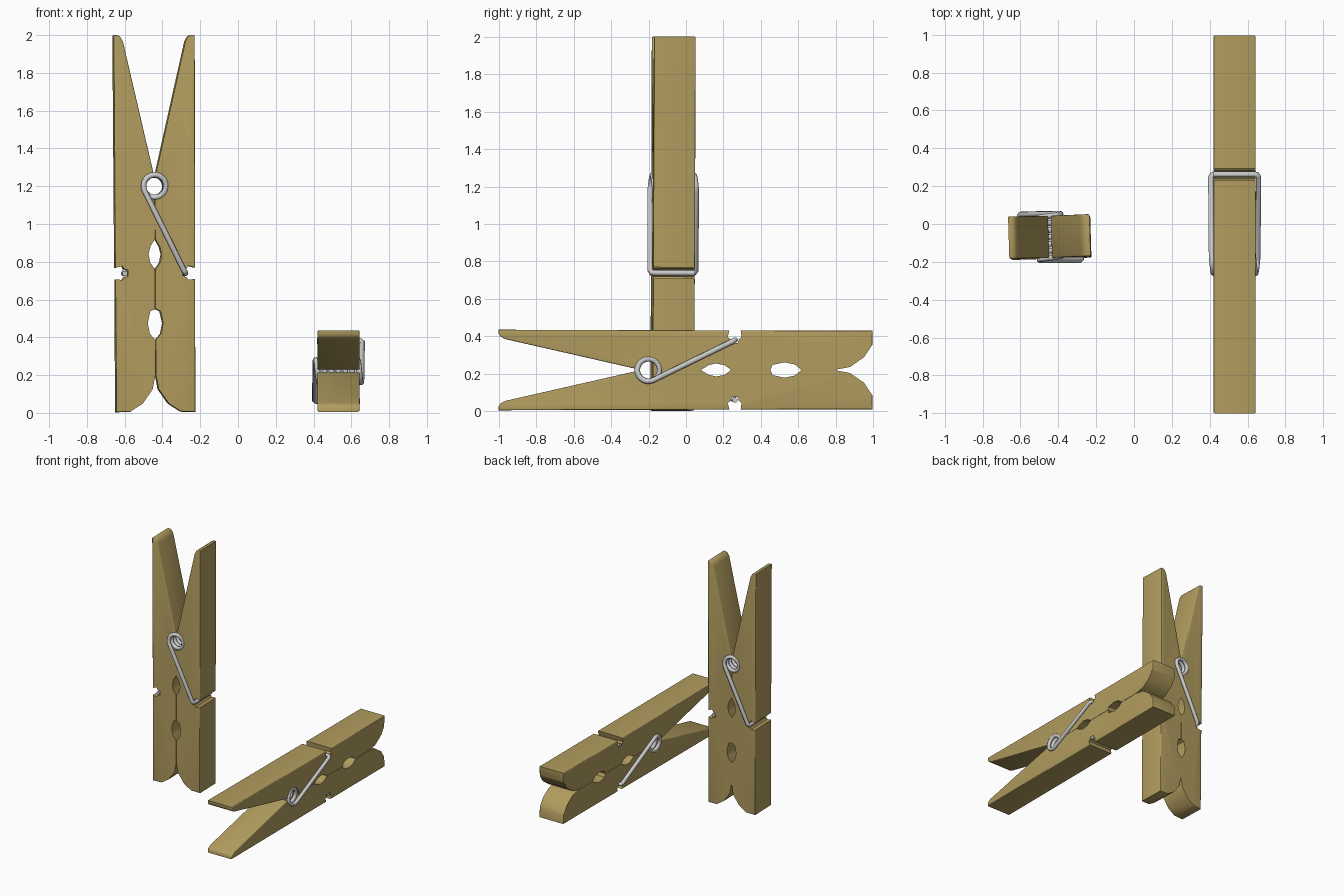
import bpy, bmesh
from math import sin, cos, pi, radians, atan2, acos, hypot
from mathutils import Matrix, Euler

if "Cube" in bpy.data.objects:
    bpy.data.objects.remove(bpy.data.objects["Cube"])

# Local frame of a pin: x across the two jaws, y width, z along the length
HALF_W = 0.111
COIL_Z, COIL_R, WIRE_R = 1.2, 0.06, 0.015
HOOK = (0.16, 0.738)          # where a spring arm meets its groove (x, z)

wood = bpy.data.materials.new("wood")
wood.diffuse_color = (0.445, 0.337, 0.114, 1)
wood.use_nodes = True
wood.node_tree.nodes["Principled BSDF"].inputs["Base Color"].default_value = wood.diffuse_color


def jaw_profile():
    pts = [(0.21, 0.004), (0.135, 0.006), (0.068, 0.05), (0.016, 0.125), (0.001, 0.205)]
    # clamping holes along the seam
    pts += [(0.001, 0.385), (0.03, 0.42), (0.041, 0.475), (0.027, 0.538), (0.001, 0.55)]
    pts += [(0.001, 0.76), (0.026, 0.795), (0.035, 0.84), (0.025, 0.88), (0.001, 0.92)]
    # half-round seat for the coil
    for i in range(9):
        a = radians(-89 + i * 21)
        pts.append((0.071 * cos(a), COIL_Z + 0.071 * sin(a)))
    # handle and tip
    pts += [(0.008, 1.275), (0.165, 1.965), (0.18, 1.992), (0.195, 2.0), (0.215, 2.0)]
    # outer groove
    pts += [(0.2115, 0.768), (0.175, 0.778), (0.165, 0.762), (0.145, 0.757),
            (0.145, 0.722), (0.165, 0.718), (0.175, 0.704), (0.2105, 0.708)]
    return pts


def make_jaw(name, side, place):
    bm = bmesh.new()
    face = bm.faces.new([bm.verts.new((side * x, -HALF_W, z)) for x, z in jaw_profile()])
    ext = bmesh.ops.extrude_face_region(bm, geom=[face])
    for v in ext["geom"]:
        if isinstance(v, bmesh.types.BMVert):
            v.co.y = HALF_W
    bmesh.ops.recalc_face_normals(bm, faces=bm.faces)
    # soften the long outer rims and the ends, leaving the seam crisp
    rims = []
    for e in bm.edges:
        a, b = e.verts[0].co, e.verts[1].co
        if abs(a.y - b.y) < 0.01:
            mz = (a.z + b.z) / 2
            if e.calc_length() > 0.3 or mz > 1.9 or mz < 0.02:
                rims.append(e)
    bmesh.ops.bevel(bm, geom=rims, offset=0.013, segments=3, profile=0.5,
                    affect='EDGES', clamp_overlap=True)
    mesh = bpy.data.meshes.new(name)
    bm.to_mesh(mesh)
    bm.free()
    for p in mesh.polygons:
        p.use_smooth = True
    mesh.set_sharp_from_angle(angle=radians(40))
    mesh.materials.append(wood)
    ob = bpy.data.objects.new(name, mesh)
    bpy.context.collection.objects.link(ob)
    ob.matrix_world = place


def arm(side):
    # arm from the groove cross-piece (first) up to the coil; side=1 is front/right
    x, z = HOOK
    yo = 0.126
    pts = [(x, 0.113, z), (x, -yo + 0.022, z), (x - 0.001, -yo + 0.007, z + 0.003),
           (x - 0.008, -yo, z + 0.015)]
    return [(side * px, side * py, pz) for px, py, pz in pts]


def make_spring(name, place):
    # tangent angle where the front arm touches the coil
    dx, dz = HOOK[0], HOOK[1] - COIL_Z
    start = atan2(dz, dx) - acos(COIL_R / hypot(dx, dz)) + 2 * pi
    end = pi - start + 2 * pi
    sweep = (start - end) % (2 * pi) + 2 * pi * 6
    steps = 150
    pts = arm(1)
    for i in range(steps + 1):
        t = i / steps
        a = start - sweep * t
        pts.append((COIL_R * cos(a), -0.122 + 0.244 * t, COIL_Z + COIL_R * sin(a)))
    pts += reversed(arm(-1))
    cu = bpy.data.curves.new(name, 'CURVE')
    cu.dimensions = '3D'
    cu.bevel_depth = WIRE_R
    cu.bevel_resolution = 2
    cu.use_fill_caps = True
    sp = cu.splines.new('POLY')
    sp.points.add(len(pts) - 1)
    for p, c in zip(sp.points, pts):
        p.co = (*c, 1)
    sp.use_smooth = True
    ob = bpy.data.objects.new(name, cu)
    bpy.context.collection.objects.link(ob)
    ob.matrix_world = place


def make_pin(prefix, place):
    make_jaw(prefix + "_left_jaw", -1, place)
    make_jaw(prefix + "_right_jaw", 1, place)
    make_spring(prefix + "_spring", place)


# standing pin, very slightly tilted
standing = Matrix.Translation((-0.438, -0.073, 0.0)) @ \
    Euler((-0.004, -0.0045, 0.03)).to_matrix().to_4x4()
make_pin("standing_pin", standing)

# lying pin, handles toward the front
lying = Matrix(((0, -1, 0, 0.532), (0, 0, -1, 1.0), (1, 0, 0, 0.221), (0, 0, 0, 1)))
make_pin("lying_pin", lying)
